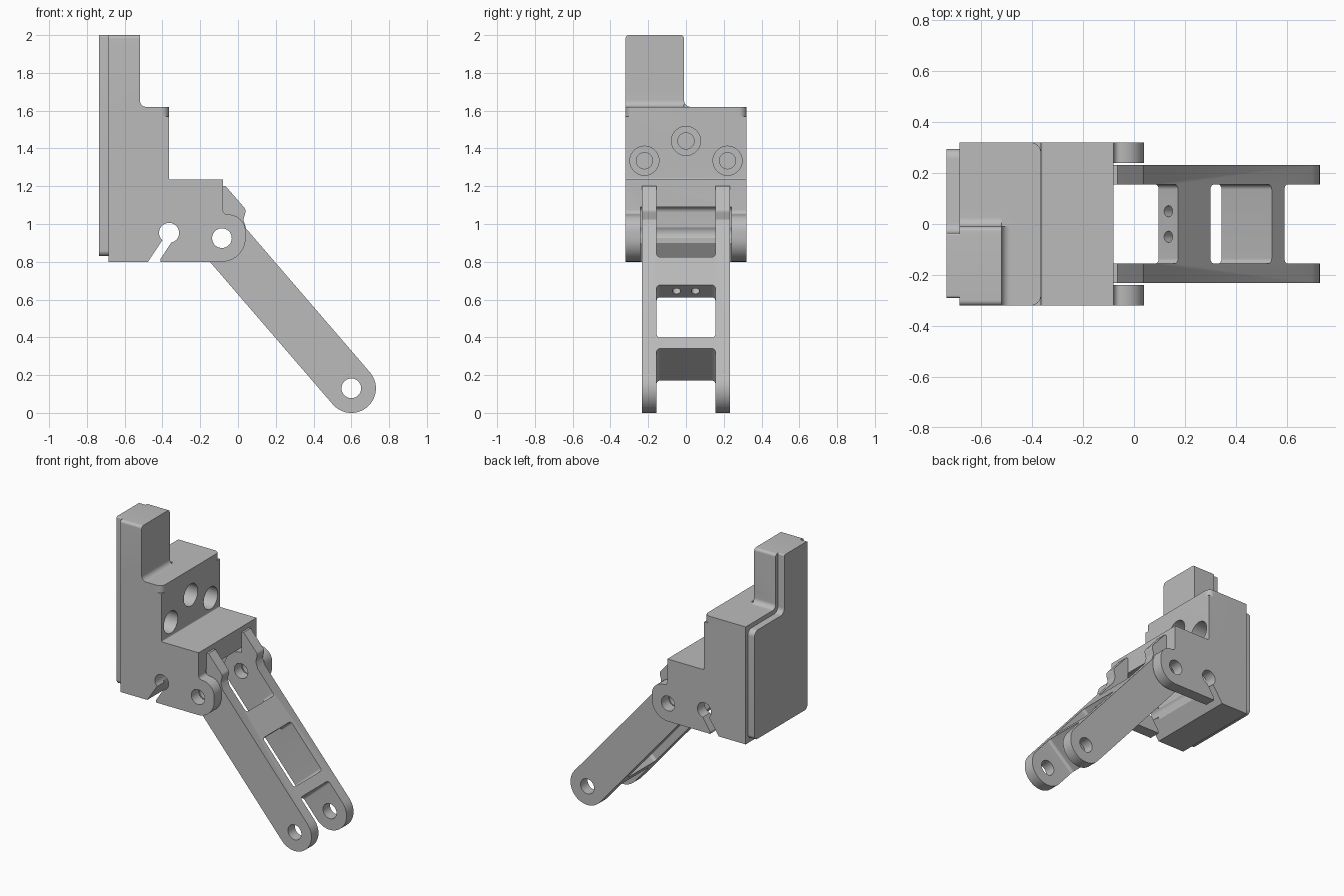
import bpy, bmesh, math
from mathutils import Vector

cube = bpy.data.objects.get("Cube")
if cube:
    bpy.data.objects.remove(cube, do_unlink=True)

grey = bpy.data.materials.new("plain_grey")
grey.use_nodes = True
grey.diffuse_color = (0.5, 0.5, 0.5, 1)
grey.node_tree.nodes["Principled BSDF"].inputs["Base Color"].default_value = (0.5, 0.5, 0.5, 1)

# Link frame: a runs along the link from the pivot, n is square to it
PIVOT, FAR_END = Vector((-0.085, 0.925)), Vector((0.6, 0.13))
LENGTH = (FAR_END - PIVOT).length
ALONG = (FAR_END - PIVOT) / LENGTH
ACROSS = Vector((-ALONG.y, ALONG.x))


def link_point(a, n):
    p = PIVOT + ALONG * a + ACROSS * n
    return p.x, p.y


# Directions in which a profile can be extruded
def along_y(u, v, t): return (u, t, v)
def along_x(u, v, t): return (t, u, v)
def along_z(u, v, t): return (u, v, t)


def link_side(a, n, t):
    x, z = link_point(a, n)
    return x, t, z


def link_top(a, y, t): return link_side(a, t, y)
def link_end(y, n, t): return link_side(t, n, y)


def rounded(points, steps=10):
    """Polygon whose corners (u, v, radius) are filleted."""
    out = []
    for i, c in enumerate(points):
        p = Vector(c[:2])
        r = c[2] if len(c) > 2 else 0
        if not r:
            out.append(p)
            continue
        u = (Vector(points[i - 1][:2]) - p).normalized()
        v = (Vector(points[(i + 1) % len(points)][:2]) - p).normalized()
        half = u.angle(v) / 2
        centre = p + (u + v).normalized() * r / math.sin(half)
        start = p + u * r / math.tan(half) - centre
        end = p + v * r / math.tan(half) - centre
        a0 = math.atan2(start.y, start.x)
        turn = math.atan2(end.y, end.x) - a0
        turn = (turn + math.pi) % (2 * math.pi) - math.pi
        for k in range(steps + 1):
            a = a0 + turn * k / steps
            out.append(centre + Vector((math.cos(a), math.sin(a))) * r)
    return out


def circle(u, v, r, sides=48):
    return [(u + r * math.cos(2 * math.pi * k / sides),
             v + r * math.sin(2 * math.pi * k / sides)) for k in range(sides)]


def box(u0, u1, v0, v1, r=0):
    return [(u0, v0, r), (u1, v0, r), (u1, v1, r), (u0, v1, r)]


def prism(name, points, lo, hi, place):
    bm = bmesh.new()
    pts = rounded(points)
    low = [bm.verts.new(place(p.x, p.y, lo)) for p in pts]
    high = [bm.verts.new(place(p.x, p.y, hi)) for p in pts]
    bm.faces.new(low)
    bm.faces.new(high)
    for i in range(len(pts)):
        j = (i + 1) % len(pts)
        bm.faces.new((low[i], low[j], high[j], high[i]))
    bmesh.ops.recalc_face_normals(bm, faces=bm.faces)
    mesh = bpy.data.meshes.new(name)
    bm.to_mesh(mesh)
    bm.free()
    obj = bpy.data.objects.new(name, mesh)
    bpy.context.collection.objects.link(obj)
    mesh.materials.append(grey)
    return obj


def activate(obj):
    bpy.ops.object.select_all(action='DESELECT')
    obj.select_set(True)
    bpy.context.view_layer.objects.active = obj


def combine(target, operation, *shape):
    tool = prism("tool", *shape)
    tool.hide_render = True
    mod = target.modifiers.new("combine", 'BOOLEAN')
    mod.operation, mod.solver, mod.object = operation, 'EXACT', tool
    activate(target)
    bpy.ops.object.modifier_apply(modifier=mod.name)
    bpy.data.objects.remove(tool, do_unlink=True)


def finish(obj):
    activate(obj)
    bpy.ops.object.shade_smooth_by_angle(angle=math.radians(30))


# Bracket: stepped block with rounded pivot ears
bracket = prism("bracket", [
    (-0.685, 0.8), (0.04, 0.8, 0.1249), (0.04, 1.05, 0.09), (-0.08, 1.05, 0.025),
    (-0.08, 1.235), (-0.365, 1.235, 0.008), (-0.365, 1.57), (-0.685, 1.57)],
    -0.32, 0.32, along_y)
# Shoulder cap with rounded front corners
combine(bracket, 'UNION', [(-0.685, -0.32), (-0.365, -0.32, 0.04),
                           (-0.365, 0.32, 0.04), (-0.685, 0.32)], 1.57, 1.62, along_z)
# Tower and its base fillets
combine(bracket, 'UNION', [
    (-0.32, 1.6), (0.05, 1.6), (0.05, 1.62), (-0.01, 1.62, 0.035),
    (-0.01, 2, 0.02), (-0.32, 2, 0.02)], -0.685, -0.52, along_x)
combine(bracket, 'UNION', [
    (-0.54, 1.6), (-0.54, 1.7), (-0.52, 1.7), (-0.52, 1.62, 0.035),
    (-0.45, 1.62), (-0.45, 1.6)], -0.32, -0.01, along_y)
# Slot between the ears
combine(bracket, 'DIFFERENCE', [(-0.41, 0.7), (0.2, 0.7), (0.2, 1.09), (-0.41, 1.09, 0.03)],
        -0.24, 0.24, along_y)
# Pivot hole, keyhole and its slanted slit
combine(bracket, 'DIFFERENCE', circle(*PIVOT, 0.052), -0.5, 0.5, along_y)
combine(bracket, 'DIFFERENCE', circle(-0.365, 0.953, 0.053), -0.5, 0.5, along_y)
combine(bracket, 'DIFFERENCE', [(-0.49, 0.78), (-0.41, 0.78), (-0.41, 0.815),
                                (-0.335, 0.93), (-0.385, 0.938)], -0.5, 0.5, along_y)
# Counterbored screw holes
for y, z in ((0, 1.44), (-0.22, 1.335), (0.22, 1.335)):
    combine(bracket, 'DIFFERENCE', circle(y, z, 0.077), -0.56, -0.3, along_x)
    combine(bracket, 'DIFFERENCE', circle(y, z, 0.043), -0.64, -0.5, along_x)
finish(bracket)

# Back plate following the bracket outline
plate = prism("back_plate", [
    (-0.29, 0.83, 0.03), (0.295, 0.83, 0.03), (0.295, 1.59, 0.04), (-0.035, 1.59, 0.04),
    (-0.035, 2, 0.01), (-0.29, 2, 0.01)], -0.735, -0.685, along_x)
finish(plate)

# Link: long rounded bar with stop horns at the pivot
R, W = 0.13, 0.232
link = prism("link", box(-R, LENGTH + R, -R, R, R - 0.0005), -W, W, link_side)
combine(link, 'UNION', [
    (-0.08, 1.0), (-0.08, 1.2), (-0.065, 1.2), (*link_point(-0.03, 0.195), 0.03),
    (*link_point(0.0, 0.15), 0.015), link_point(0.05, 0.128), link_point(0.05, 0.1)],
    -W, W, along_y)
# Forks, window and the hollow under the upper web
IN = 0.155
combine(link, 'DIFFERENCE', box(-0.5, 0.244, -IN, IN, 0.02), -0.4, 0.4, link_top)
combine(link, 'DIFFERENCE', box(0.439, 0.807, -IN, IN, 0.02), -0.4, 0.4, link_top)
combine(link, 'DIFFERENCE', box(0.883, 1.5, -IN, IN, 0.02), -0.4, 0.4, link_top)
combine(link, 'DIFFERENCE', box(0.2, 0.6, -IN, IN), -0.4, 0.03, link_top)
# Pin holes and the two small holes through the web
for centre in (PIVOT, FAR_END):
    combine(link, 'DIFFERENCE', circle(*centre, 0.052), -0.5, 0.5, along_y)
for y in (-0.05, 0.05):
    combine(link, 'DIFFERENCE', circle(y, 0.08, 0.022, 24), 0.2, 0.5, link_end)
finish(link)
